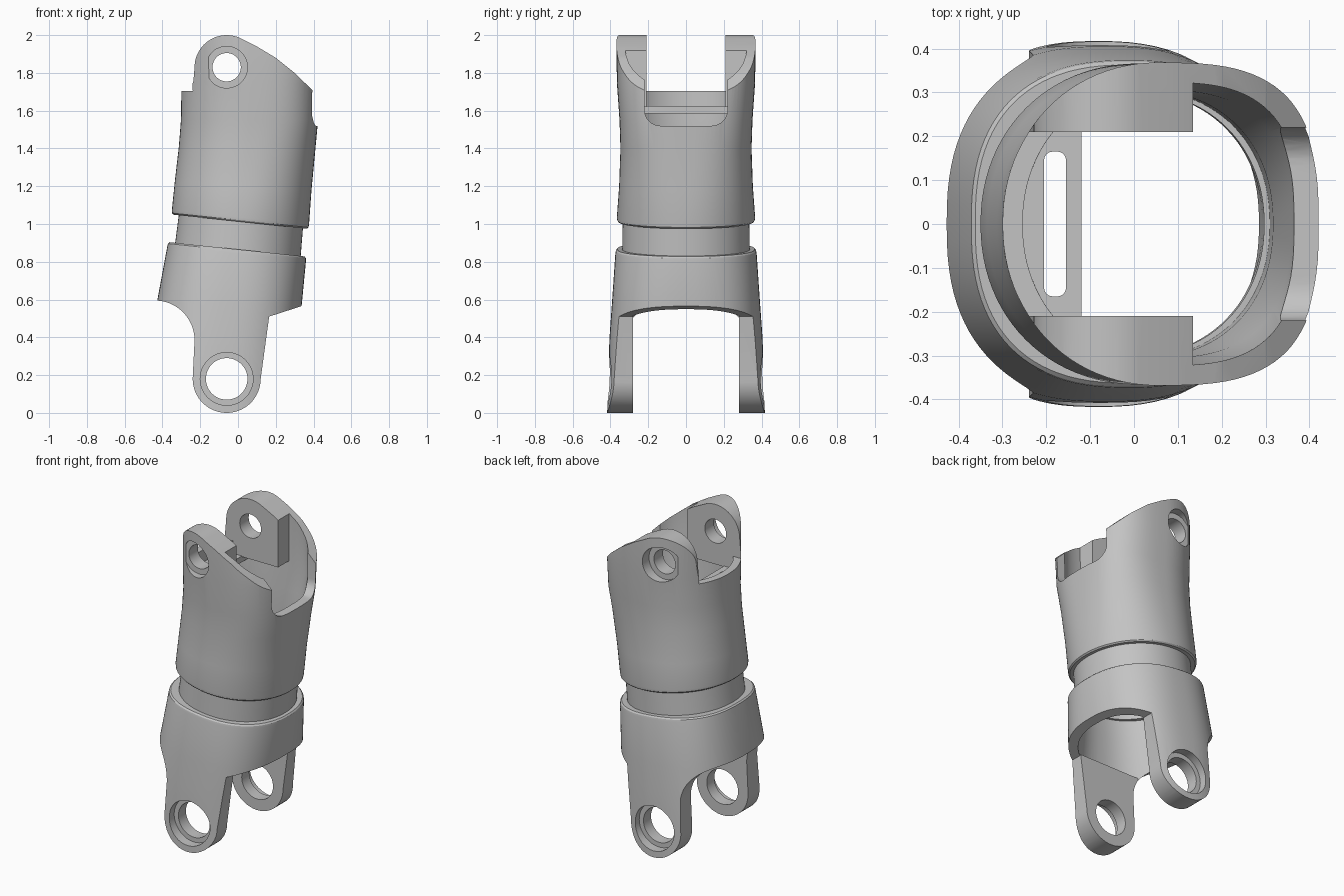
import bpy, bmesh
from math import sin, cos, pi, radians

cube = bpy.data.objects.get("Cube")
if cube:
    bpy.data.objects.remove(cube, do_unlink=True)

grey = bpy.data.materials.new("plain_grey")
grey.use_nodes = True
grey.diffuse_color = (0.55, 0.55, 0.55, 1)
grey.node_tree.nodes["Principled BSDF"].inputs["Base Color"].default_value = (0.55, 0.55, 0.55, 1)

SEG = 96
TILT = 0.105


def finish(name, bm):
    bm.normal_update()
    bmesh.ops.recalc_face_normals(bm, faces=bm.faces[:])
    if bm.calc_volume(signed=True) < 0:
        bmesh.ops.reverse_faces(bm, faces=bm.faces[:])
    mesh = bpy.data.meshes.new(name)
    bm.to_mesh(mesh)
    bm.free()
    mesh.materials.append(grey)
    obj = bpy.data.objects.new(name, mesh)
    bpy.context.collection.objects.link(obj)
    return obj


def power(v, n):
    return abs(v) ** (2 / n) * (1 if v >= 0 else -1)


def loft(name, rings, back):
    """Closed tube: height, centre x, half width, half depth, front squareness, tilt."""
    bm = bmesh.new()
    loops = []
    for z, cx, a, b, front, tilt in rings:
        loop = []
        for i in range(SEG):
            t = 2 * pi * i / SEG
            n = front if cos(t) > 0 else back
            dx = a * power(cos(t), n)
            loop.append(bm.verts.new((cx + dx, b * power(sin(t), n), z - tilt * dx)))
        loops.append(loop)
    for lo, hi in zip(loops, loops[1:]):
        for i in range(SEG):
            j = (i + 1) % SEG
            bm.faces.new((lo[i], lo[j], hi[j], hi[i]))
    bm.faces.new(loops[0][::-1])
    bm.faces.new(loops[-1])
    return finish(name, bm)


def prism(points, start, end, axis="y"):
    """Extrude an outline along x, y or z."""
    place = {"x": lambda u, v, d: (d, u, v), "y": lambda u, v, d: (u, d, v),
             "z": lambda u, v, d: (u, v, d)}[axis]
    bm = bmesh.new()
    near = [bm.verts.new(place(u, v, start)) for u, v in points]
    far = [bm.verts.new(place(u, v, end)) for u, v in points]
    bm.faces.new(near)
    bm.faces.new(far[::-1])
    for i in range(len(points)):
        j = (i + 1) % len(points)
        bm.faces.new((near[i], far[i], far[j], near[j]))
    return finish("cutter", bm)


def arc(cx, cy, r, a0, a1, steps=16):
    return [(cx + r * cos(radians(a0 + (a1 - a0) * i / steps)),
             cy + r * sin(radians(a0 + (a1 - a0) * i / steps))) for i in range(steps + 1)]


def rounded(x0, x1, y0, y1, r):
    return (arc(x1 - r, y1 - r, r, 0, 90, 8) + arc(x0 + r, y1 - r, r, 90, 180, 8)
            + arc(x0 + r, y0 + r, r, 180, 270, 8) + arc(x1 - r, y0 + r, r, 270, 360, 8))


def box(x0, x1, y0, y1, z0, z1):
    return prism([(x0, z0), (x1, z0), (x1, z1), (x0, z1)], y0, y1)


def volume(mesh):
    bm = bmesh.new()
    bm.from_mesh(mesh)
    result = bm.calc_volume(signed=True)
    bm.free()
    return result


def cut(obj, tool, operation="DIFFERENCE"):
    """Boolean that checks the remaining volume and falls back to a second solver."""
    original = obj.data.copy()
    before = volume(original)
    for solver in ("MANIFOLD", "EXACT"):
        mod = obj.modifiers.new("cut", "BOOLEAN")
        mod.operation = operation
        mod.solver = solver
        mod.object = tool
        bpy.context.view_layer.objects.active = obj
        bpy.ops.object.modifier_apply(modifier=mod.name)
        if 0.15 * before < volume(obj.data) < 0.9999 * before:
            break
        obj.data = original.copy()
    bpy.data.objects.remove(tool, do_unlink=True)


def pin_hole(obj, z, r, recess_r, depth):
    """Through hole with a wider recess on both outer sides."""
    cut(obj, prism(arc(-0.06, z, r, 0, 352.5, 47), -1, 1))
    for s in (-1, 1):
        cut(obj, prism(arc(-0.06, z, recess_r, 0, 352.5, 47), s * depth, s))


def smooth(obj):
    bpy.ops.object.select_all(action="DESELECT")
    obj.select_set(True)
    bpy.context.view_layer.objects.active = obj
    bpy.ops.object.shade_smooth_by_angle(angle=radians(28))


# Lower fork: flared shell trimmed to two rounded ears
lower = loft("lower_fork", [
    (-0.1, -0.09, 0.40, 0.42, 2.5, 0), (0.2, -0.08, 0.395, 0.412, 2.5, 0),
    (0.4, -0.065, 0.388, 0.405, 2.5, 0.03), (0.58, -0.045, 0.381, 0.392, 2.5, 0.06),
    (0.845, -0.007, 0.367, 0.374, 2.3, TILT), (0.858, -0.006, 0.365, 0.371, 2.3, TILT),
    (0.866, -0.005, 0.357, 0.363, 2.3, TILT)], 2.5)
outline = (arc(-0.06, 0.18, 0.18, 175, 360, 32)
           + [(0.165, 0.51), (0.6, 0.65), (0.6, 1.2), (-0.7, 1.2), (-0.7, 0.6)]
           + arc(-0.44, 0.385, 0.21, 90, 0))
cut(lower, prism(outline, -1, 1), "INTERSECT")
bore = loft("cutter", [
    (-0.2, -0.07, 0.36, 0.36, 2.5, 0), (0.47, -0.05, 0.337, 0.347, 2.5, 0.05),
    (0.72, -0.02, 0.305, 0.315, 2.3, 0.09), (0.95, 0.005, 0.295, 0.305, 2.1, TILT)], 2.3)
for s in (-1, 1):
    cut(bore, box(-0.7, 0.7, s * 0.28, s, -0.5, 0.515))
cut(lower, bore)
pin_hole(lower, 0.18, 0.11, 0.14, 0.355)

# Neck sleeve joining the two shells
neck = loft("neck_sleeve", [
    (0.84, -0.003, 0.333, 0.338, 2.1, TILT), (1.04, 0.018, 0.328, 0.335, 2.1, TILT)], 2.1)
cut(neck, loft("cutter", [
    (0.7, 0.0, 0.29, 0.3, 2.1, TILT), (1.2, 0.01, 0.29, 0.3, 2.1, TILT)], 2.1))

# Upper clevis: leaning shell with a sloping top and two thick ears
upper = loft("upper_clevis", [
    (1.012, 0.012, 0.353, 0.357, 2.1, TILT), (1.02, 0.012, 0.361, 0.364, 2.1, TILT),
    (1.035, 0.013, 0.363, 0.366, 2.1, TILT),
    (1.2, 0.027, 0.362, 0.354, 2.3, 0.06), (1.4, 0.048, 0.361, 0.347, 2.6, 0.03),
    (1.55, 0.061, 0.363, 0.352, 2.9, 0), (1.75, 0.062, 0.361, 0.366, 3.0, 0),
    (2.1, 0.062, 0.36, 0.37, 3.0, 0)], 2.1)
outline = ([(-0.7, 0.7), (0.7, 0.7), (0.7, 1.4), (0.395, 1.707), (0.3, 1.8), (0.2, 1.88), (0.1, 1.94)]
           + arc(-0.06, 1.83, 0.17, 62, 180, 24) + arc(-0.30, 1.77, 0.065, 0, -90, 8) + [(-0.7, 1.705)])
cut(upper, prism(outline, -1, 1), "INTERSECT")
bore = loft("cutter", [
    (0.8, 0.005, 0.295, 0.305, 2.1, TILT), (1.2, 0.02, 0.297, 0.305, 2.2, 0.05),
    (1.45, 0.05, 0.307, 0.305, 2.7, 0), (1.6, 0.06, 0.314, 0.32, 3.0, 0),
    (2.2, 0.06, 0.314, 0.325, 3.0, 0)], 2.1)
for s in (-1, 1):
    cut(bore, box(-0.7, 0.135, s * 0.21, s, 1.62, 2.5))
# Ledge across the back of the bore
cut(bore, box(-0.7, -0.12, -0.7, 0.7, 1.585, 1.625))
cut(upper, bore)
cut(upper, prism(rounded(-0.205, -0.155, -0.165, 0.165, 0.02), 1.5, 1.68, "z"))
# Front notch and the clearance between the ears
cut(upper, prism(rounded(-0.22, 0.22, 1.52, 2.3, 0.085), 0.2, 0.8, "x"))
cut(upper, box(-0.7, 0.2, -0.21, 0.21, 1.704, 2.5))
pin_hole(upper, 1.83, 0.075, 0.11, 0.3)

for part in (lower, neck, upper):
    smooth(part)
